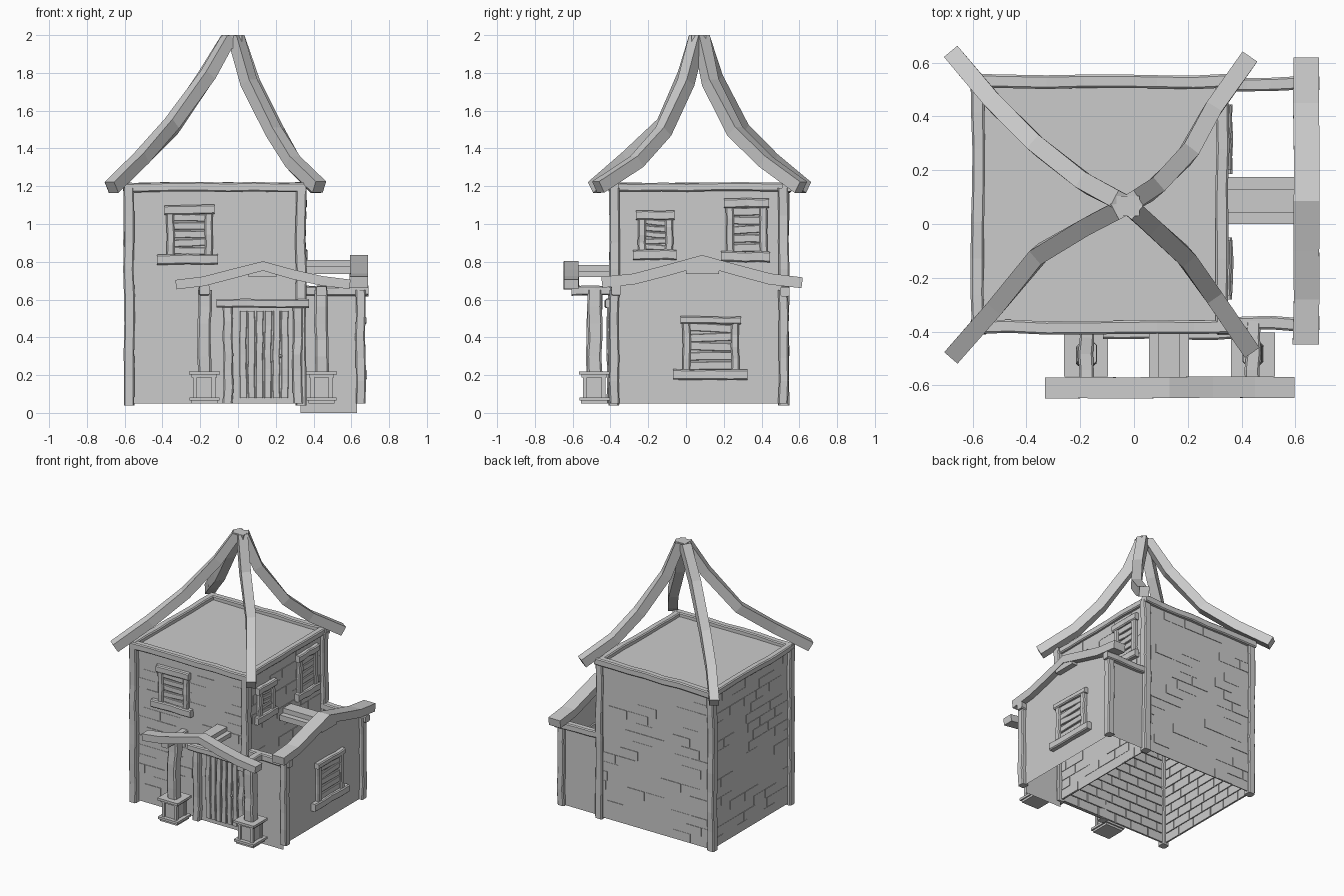
import bpy, bmesh, math, random
from mathutils import Vector as V

if "Cube" in bpy.data.objects:
    bpy.data.objects.remove(bpy.data.objects["Cube"])

random.seed(7)


def finish(name, bm):
    bmesh.ops.recalc_face_normals(bm, faces=bm.faces)
    me = bpy.data.meshes.new(name)
    bm.to_mesh(me)
    bm.free()
    ob = bpy.data.objects.new(name, me)
    bpy.context.collection.objects.link(ob)
    return ob


def sweep(bm, path, w, h, hint, jit=0.0, chamfer=0.0, zmax=2.0):
    """Timber with a (chamfered) rectangular section; h is measured along hint."""
    path = [V(p) for p in path]
    a, b, c = w / 2, h / 2, chamfer
    if c:
        sec = [(a, -b + c), (a, b - c), (a - c, b), (-a + c, b),
               (-a, b - c), (-a, -b + c), (-a + c, -b), (a - c, -b)]
    else:
        sec = [(a, -b), (a, b), (-a, b), (-a, -b)]
    rings = []
    for i, p in enumerate(path):
        t = (path[min(i + 1, len(path) - 1)] - path[max(i - 1, 0)]).normalized()
        side = t.cross(V(hint)).normalized()
        up = side.cross(t)
        ds, du = random.uniform(-jit, jit), random.uniform(-jit, jit)
        k = 1 + random.uniform(-jit, jit) * 8
        ring = []
        for x, y in sec:
            q = p + side * (x * k + ds) + up * (y * k + du)
            q.z = min(q.z, zmax)
            ring.append(bm.verts.new(q))
        rings.append(ring)
    n = len(sec)
    for r, s in zip(rings, rings[1:]):
        for i in range(n):
            bm.faces.new((r[i], r[(i + 1) % n], s[(i + 1) % n], s[i]))
    bm.faces.new(rings[0])
    bm.faces.new(rings[-1])


def timber(bm, p, q, w, h, hint, n=5, jit=0.004, chamfer=0.007):
    p, q = V(p), V(q)
    sweep(bm, [p.lerp(q, i / n) for i in range(n + 1)], w, h, hint, jit, chamfer)


def box(bm, lo, hi):
    lo, hi = V(lo), V(hi)
    vs = bmesh.ops.create_cube(bm, size=1)['verts']
    for v in vs:
        v.co = V([(lo[i] + hi[i]) / 2 + v.co[i] * (hi[i] - lo[i]) for i in range(3)])


def poly(bm, pts):
    bm.faces.new([bm.verts.new(p) for p in pts])


X0, X1, Y0, Y1, XE = -0.58, 0.33, -0.37, 0.53, 0.645
FRONT = (lambda u, v, d: (u, Y0 - d, v)), (0, -1, 0)
BACK = (lambda u, v, d: (u, Y1 + d, v)), (0, 1, 0)
LEFT = (lambda u, v, d: (X0 - d, u, v)), (-1, 0, 0)
RIGHT = (lambda u, v, d: (X1 + d, u, v)), (1, 0, 0)
WING = (lambda u, v, d: (XE + d, u, v)), (1, 0, 0)

# Main walls: thin shell open at the bottom
bm = bmesh.new()
ring = [(X0, Y0), (X1, Y0), (X1, Y1), (X0, Y1)]
for a, b in zip(ring, ring[1:] + ring[:1]):
    poly(bm, [(*a, 0.05), (*b, 0.05), (*b, 1.19), (*a, 1.19)])
poly(bm, [(*p, 1.19) for p in ring])
bmesh.ops.remove_doubles(bm, verts=bm.verts, dist=0.0001)
finish("main_walls", bm)

# Bricks showing inside and slightly proud of the outside
bm = bmesh.new()
for (f, _), a, b in ((FRONT, X0, X1), (BACK, X0, X1), (LEFT, Y0, Y1), (RIGHT, Y0, Y1)):
    for row in range(16):
        z = 0.053 + row * 0.07
        u = a + 0.012
        while u < b - 0.02:
            e = min(u + (random.uniform(0.05, 0.1) if u < a + 0.02 and row % 2
                         else random.uniform(0.13, 0.18)), b - 0.012)
            out = random.choice((-0.002, -0.002, 0.002, 0.004))
            p, q = f(u, z, -0.01), f(e - 0.006, z + 0.064, out)
            box(bm, p, q)
            u = e
finish("wall_bricks", bm)

# Side wing walls: front, back and gabled end
bm = bmesh.new()
poly(bm, [(X1, Y0, 0), (0.63, Y0, 0), (0.63, Y0, 0.65), (X1, Y0, 0.65)])
poly(bm, [(X1, 0.515, 0.05), (XE, 0.515, 0.05), (XE, 0.515, 0.65), (X1, 0.515, 0.65)])
poly(bm, [(XE, Y0, 0.05), (XE, 0.515, 0.05), (XE, 0.515, 0.68), (XE, 0.32, 0.73),
          (XE, 0.08, 0.80), (XE, -0.18, 0.73), (XE, Y0, 0.68)])
finish("wing_walls", bm)

# Corner posts of the house and the wing
bm = bmesh.new()
for x in (-0.577, 0.332):
    for y in (-0.38, 0.517):
        timber(bm, (x, y, 0.04), (x, y, 1.19), 0.056, 0.056, (0, 1, 0), 8)
for y in (-0.38, 0.515):
    timber(bm, (0.648, y, 0.05), (0.648, y, 0.65), 0.052, 0.052, (0, 1, 0))
finish("corner_posts", bm)

# Top plate beams and wing eave beams
bm = bmesh.new()
for y in (-0.383, 0.53):
    timber(bm, (-0.6, y, 1.195), (0.36, y, 1.195), 0.05, 0.05, (0, 0, 1), 7)
for x in (-0.58, 0.328):
    timber(bm, (x, -0.4, 1.195), (x, 0.55, 1.195), 0.048, 0.046, (0, 0, 1), 7)
for y in (-0.37, 0.52):
    timber(bm, (0.33, y, 0.648), (0.69, y, 0.645), 0.05, 0.05, (0, 0, 1), 4)
finish("wall_plates", bm)

# Four curved hip rafters meeting at the peak
bm = bmesh.new()
for path in ([(-0.16, 0.0, 1.79), (-0.35, -0.11, 1.53), (-0.51, -0.3, 1.35), (-0.67, -0.485, 1.195)],
             [(-0.18, 0.15, 1.77), (-0.36, 0.29, 1.50), (-0.52, 0.45, 1.34), (-0.67, 0.63, 1.195)],
             [(0.06, 0.0, 1.75), (0.19, -0.12, 1.49), (0.29, -0.26, 1.33), (0.43, -0.465, 1.195)],
             [(0.07, 0.13, 1.75), (0.20, 0.26, 1.49), (0.29, 0.42, 1.33), (0.42, 0.61, 1.195)]):
    apex = V((-0.025, 0.07, 2.0)).lerp(V((path[0][0], path[0][1], 2.0)), 0.15)
    sweep(bm, [apex] + path, 0.066, 0.068, (0, 0, 1), 0.002)
box(bm, (-0.065, 0.03, 1.93), (0.02, 0.105, 2.0))
finish("hip_rafters", bm)

# Gable beams and ridge beams of the wing and porch
GABLE = [(-0.53, -0.115), (-0.36, -0.095), (-0.18, -0.05), (0, 0), (0.18, -0.05), (0.36, -0.095), (0.53, -0.115)]
bm = bmesh.new()
sweep(bm, [(0.64, 0.085 + u, 0.805 + v) for u, v in GABLE], 0.096, 0.058, (0, 0, 1), 0.002)
box(bm, (0.34, 0.0, 0.735), (0.685, 0.175, 0.775))
box(bm, (0.34, 0.04, 0.775), (0.685, 0.13, 0.81))
finish("wing_gable", bm)
bm = bmesh.new()
sweep(bm, [(0.132 + u * 0.87, -0.608, 0.778 + v * 0.85) for u, v in GABLE], 0.078, 0.05, (0, 0, 1), 0.002)
box(bm, (0.055, -0.6, 0.72), (0.205, -0.37, 0.752))
box(bm, (0.09, -0.6, 0.752), (0.17, -0.37, 0.782))
finish("porch_gable", bm)

# Porch posts, eave beams and plinths
posts, plinths = bmesh.new(), bmesh.new()
for x in (-0.178, 0.442):
    y = -0.485
    timber(posts, (x, y, 0.21), (x, y, 0.65), 0.072, 0.078, (0, 1, 0), 5, 0.005, 0.01)
    timber(posts, (x, -0.605, 0.648), (x, -0.36, 0.648), 0.055, 0.05, (0, 0, 1), 4)
    for r, z0, z1 in ((0.07, 0.05, 0.065), (0.08, 0.065, 0.082), (0.052, 0.08, 0.2),
                      (0.067, 0.188, 0.203), (0.082, 0.203, 0.22)):
        box(plinths, (x - r, y - r, z0), (x + r, y + r, z1))
    for sx in (-1, 1):
        for sy in (-1, 1):
            cx, cy = x + sx * 0.049, y + sy * 0.049
            box(plinths, (cx - 0.011, cy - 0.011, 0.08), (cx + 0.011, cy + 0.011, 0.19))
finish("porch_posts", posts)
finish("porch_plinths", plinths)

# Door: frame, planks and knob
bm = bmesh.new()
f, n = FRONT
for u in (-0.053, 0.315):
    timber(bm, f(u, 0.05, 0.02), f(u, 0.57, 0.02), 0.052, 0.055, n, 6)
timber(bm, f(-0.115, 0.58, 0.025), f(0.375, 0.58, 0.025), 0.046, 0.065, n, 6)
finish("door_frame", bm)
bm = bmesh.new()
box(bm, (-0.03, Y0 - 0.012, 0.05), (0.3, Y0, 0.56))
for i in range(6):
    u = 0.027 + i * 0.044
    timber(bm, f(u, 0.08, 0.014), f(u, 0.54, 0.014), 0.037, 0.016, n, 6, 0.0025, 0.003)
finish("door", bm)
bm = bmesh.new()
bmesh.ops.create_uvsphere(bm, u_segments=8, v_segments=6, radius=0.01)
bmesh.ops.translate(bm, verts=bm.verts, vec=f(0.225, 0.3, 0.028))
finish("door_knob", bm)


# Shuttered windows: lintel, sill, jambs and slats
def window(name, wall, lintel, sill, zs, ze, tl=0.05, ts=0.055):
    f, n = wall
    bm = bmesh.new()
    timber(bm, f(lintel[0], ze - tl / 2, 0.012), f(lintel[1], ze - tl / 2, 0.012), tl, 0.04, n, 4, 0.003)
    timber(bm, f(sill[0], zs + ts / 2, 0.014), f(sill[1], zs + ts / 2, 0.014), ts, 0.046, n, 4, 0.003)
    a, b = lintel[0] + 0.032, lintel[1] - 0.03
    lo, hi = zs + ts - 0.005, ze - tl + 0.005
    for u in (a, b):
        timber(bm, f(u, lo, 0.01), f(u, hi, 0.01), 0.042, 0.034, n, 4, 0.003)
    box(bm, f(a, lo, -0.002), f(b, hi, 0.006))
    count = 5
    step = (hi - lo) / count
    for i in range(count):
        z = lo + (i + 0.5) * step
        t = random.uniform(-0.006, 0.006)
        timber(bm, f(a + 0.01, z + t, 0.01), f(b - 0.01, z - t, 0.01), step * 0.85, 0.014, n, 2, 0.002, 0.003)
    finish(name, bm)


window("front_window", FRONT, (-0.39, -0.125), (-0.43, -0.105), 0.785, 1.10)
window("side_window_small", RIGHT, (-0.265, -0.06), (-0.28, -0.05), 0.81, 1.07)
window("side_window_large", RIGHT, (0.2, 0.44), (0.185, 0.445), 0.80, 1.135)
window("wing_window", WING, (-0.03, 0.29), (-0.07, 0.325), 0.175, 0.51, 0.04)
